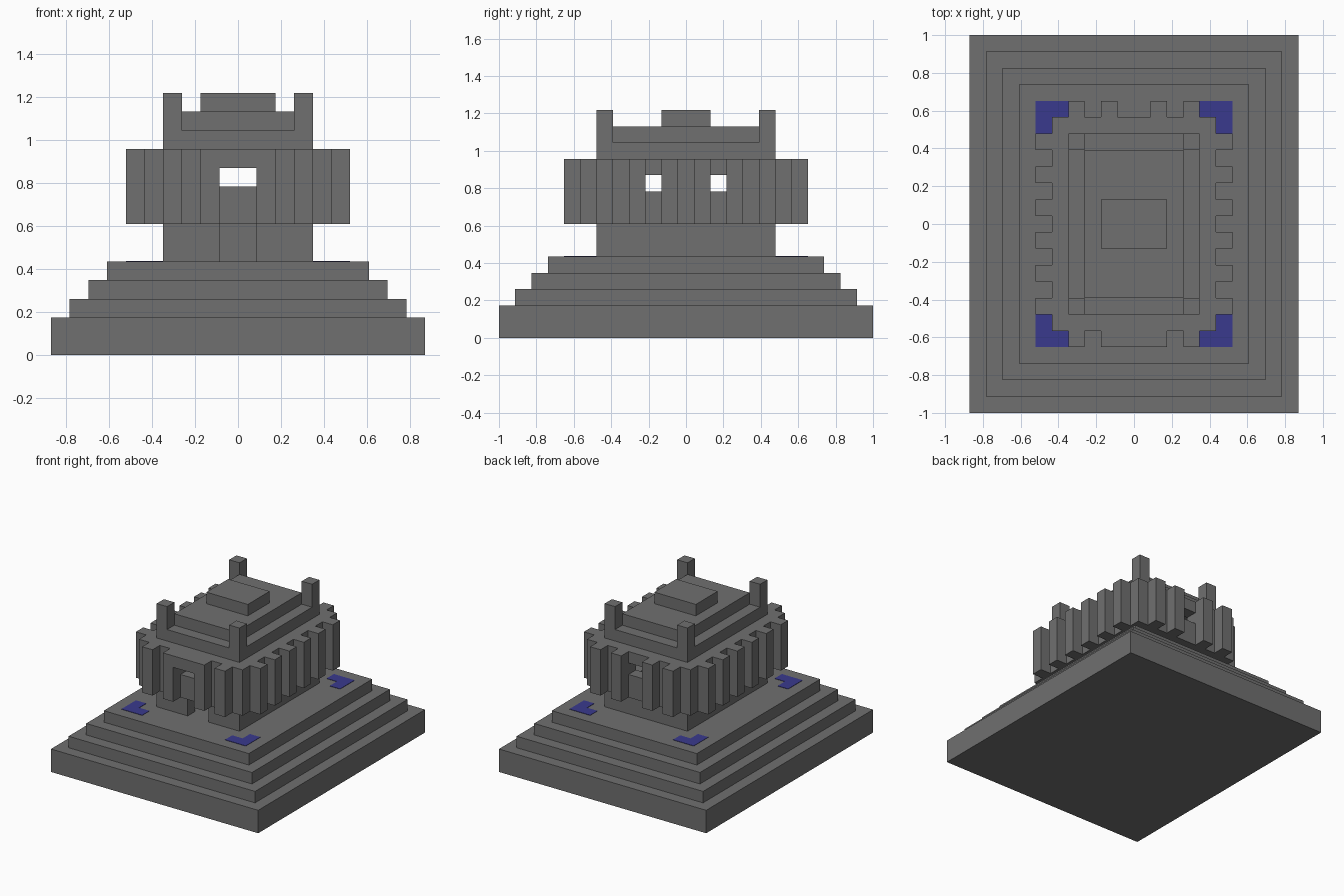
import bpy

cube = bpy.data.objects.get("Cube")
if cube:
    bpy.data.objects.remove(cube, do_unlink=True)

U = 2 / 23  # one building block


def material(name, rgb):
    m = bpy.data.materials.new(name)
    m.use_nodes = True
    color = (*rgb, 1)
    m.diffuse_color = color
    m.node_tree.nodes["Principled BSDF"].inputs["Base Color"].default_value = color
    return m


STONE = material("grey stone", (0.16, 0.16, 0.16))
BLUE = material("deep blue", (0.042, 0.042, 0.27))


def box(name, x, y, z, mat=STONE):
    """Box from (low, high) ranges measured in blocks."""
    verts = [(a * U, b * U, c * U) for c in z for a, b in
             ((x[0], y[0]), (x[1], y[0]), (x[1], y[1]), (x[0], y[1]))]
    faces = [(3, 2, 1, 0), (4, 5, 6, 7)]
    faces += [(i, (i + 1) % 4, (i + 1) % 4 + 4, i + 4) for i in range(4)]
    mesh = bpy.data.meshes.new(name)
    mesh.from_pydata(verts, [], faces)
    mesh.materials.append(mat)
    ob = bpy.data.objects.new(name, mesh)
    bpy.context.collection.objects.link(ob)
    return ob


def block(name, hx, hy, z0, z1):
    return box(name, (-hx, hx), (-hy, hy), (z0, z1))


def cut(target, cutters):
    for c in cutters:
        c.hide_render = True
        mod = target.modifiers.new("opening", "BOOLEAN")
        mod.operation = "DIFFERENCE"
        mod.solver = "EXACT"
        mod.object = c
    bpy.context.view_layer.update()
    graph = bpy.context.evaluated_depsgraph_get()
    mesh = bpy.data.meshes.new_from_object(target.evaluated_get(graph))
    target.modifiers.clear()
    target.data = mesh
    for c in cutters:
        bpy.data.objects.remove(c, do_unlink=True)


def span(a, b, sign):
    return (a, b) if sign > 0 else (-b, -a)


# Stepped base
block("base_step_1", 10, 11.5, 0, 2)
for i in range(3):
    block(f"base_step_{i + 2}", 9 - i, 10.5 - i, 2 + i, 3 + i)

# Lower walls with a doorway
lower = block("lower_wall", 4, 5.5, 5, 7)
cut(lower, [block("lower_room", 3, 4.5, 4, 8),
            box("doorway", (-1, 1), (-6, -4), (4, 8))])

# Overhanging upper walls with window openings
upper = block("upper_wall", 5, 6.5, 7, 11)
cut(upper, [block("upper_room", 3.96, 5.46, 6, 12),
            block("end_windows", 1, 9, 9, 10),
            box("side_windows_back", (-8, 8), (1.5, 2.5), (9, 10)),
            box("side_windows_front", (-8, 8), (-2.5, -1.5), (9, 10))])

# Side ribs
for s in (-1, 1):
    for i in range(6):
        y = -5.5 + 2 * i
        box("side_rib", span(5, 6, s), (y, y + 1), (7, 11))

# Front and back ribs, the inner front pair carrying a lintel
for sy in (-1, 1):
    for sx in (-1, 1):
        for x in (1, 3):
            box("end_rib", span(x, x + 1, sx), span(6.5, 7.5, sy), (7, 11))
box("front_lintel", (-1, 1), (-7.5, -6.5), (10, 11))

# Roof with corner posts and cap
block("roof_lower", 4, 5.5, 11, 12)
block("roof_upper", 3, 4.5, 12, 13)
block("roof_cap", 2, 1.5, 13, 14)
for sx in (-1, 1):
    for sy in (-1, 1):
        box("roof_corner_post", span(3, 4, sx), span(4.5, 5.5, sy), (12, 14))
        # Blue corner markings on the terrace
        box("corner_mark_long", span(4, 6, sx), span(6.5, 7.5, sy), (5, 5.03), BLUE)
        box("corner_mark_short", span(5, 6, sx), span(5.5, 6.5, sy), (5, 5.03), BLUE)
